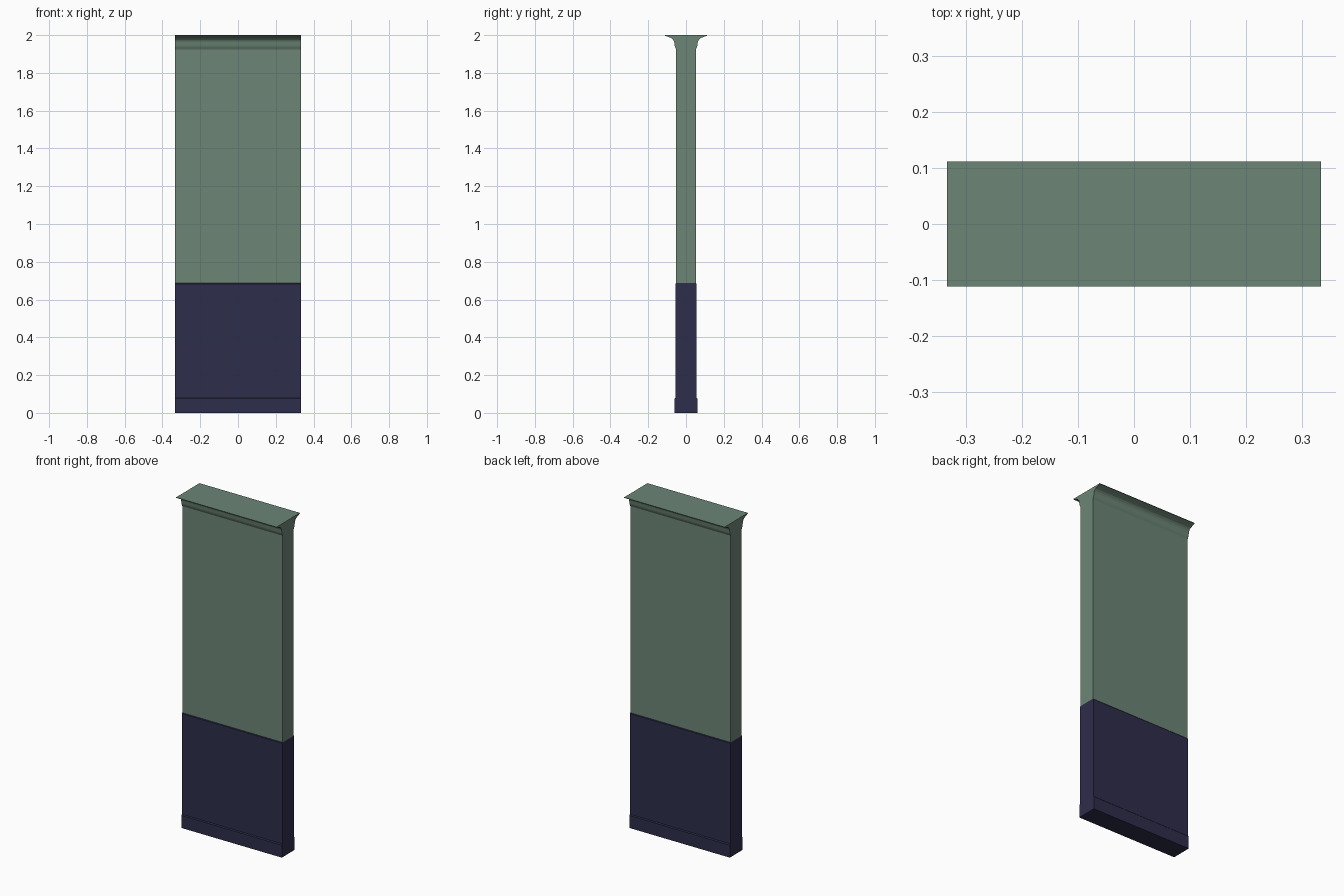
import bpy
import bmesh

# Remove the default cube
cube = bpy.data.objects.get("Cube")
if cube:
    bpy.data.objects.remove(cube, do_unlink=True)

HALF_WIDTH = 0.333


def make_material(name, rgb):
    mat = bpy.data.materials.new(name)
    mat.use_nodes = True
    colour = (*rgb, 1)
    mat.diffuse_color = colour
    bsdf = next(n for n in mat.node_tree.nodes if n.type == 'BSDF_PRINCIPLED')
    bsdf.inputs["Base Color"].default_value = colour
    return mat


def extrude_profile(name, half_profile, mat):
    """Mirror a (depth, height) half profile and extrude it along the wall."""
    outline = half_profile + [(-y, z) for y, z in reversed(half_profile)]
    bm = bmesh.new()
    face = bm.faces.new([bm.verts.new((-HALF_WIDTH, y, z)) for y, z in outline])
    result = bmesh.ops.extrude_face_region(bm, geom=[face], use_keep_orig=True)
    moved = [v for v in result["geom"] if isinstance(v, bmesh.types.BMVert)]
    bmesh.ops.translate(bm, verts=moved, vec=(2 * HALF_WIDTH, 0, 0))
    bmesh.ops.recalc_face_normals(bm, faces=bm.faces)
    mesh = bpy.data.meshes.new(name)
    bm.to_mesh(mesh)
    bm.free()
    mesh.materials.append(mat)
    obj = bpy.data.objects.new(name, mesh)
    bpy.context.collection.objects.link(obj)
    return obj


green = make_material("sage green paint", (0.15, 0.235, 0.18))
navy = make_material("navy paint", (0.027, 0.026, 0.07))

# Lower panel with its skirting step
extrude_profile("lower_panel", [
    (0.061, 0), (0.061, 0.075), (0.056, 0.08), (0.056, 0.683), (0.053, 0.687),
], navy)

# Upper wall flaring into the crown moulding
extrude_profile("upper_wall_and_crown", [
    (0.052, 0.687), (0.052, 1.925), (0.058, 1.938), (0.06, 1.945),
    (0.063, 1.965), (0.068, 1.975), (0.076, 1.983), (0.09, 1.989),
    (0.111, 1.997), (0.111, 2.0),
], green)
